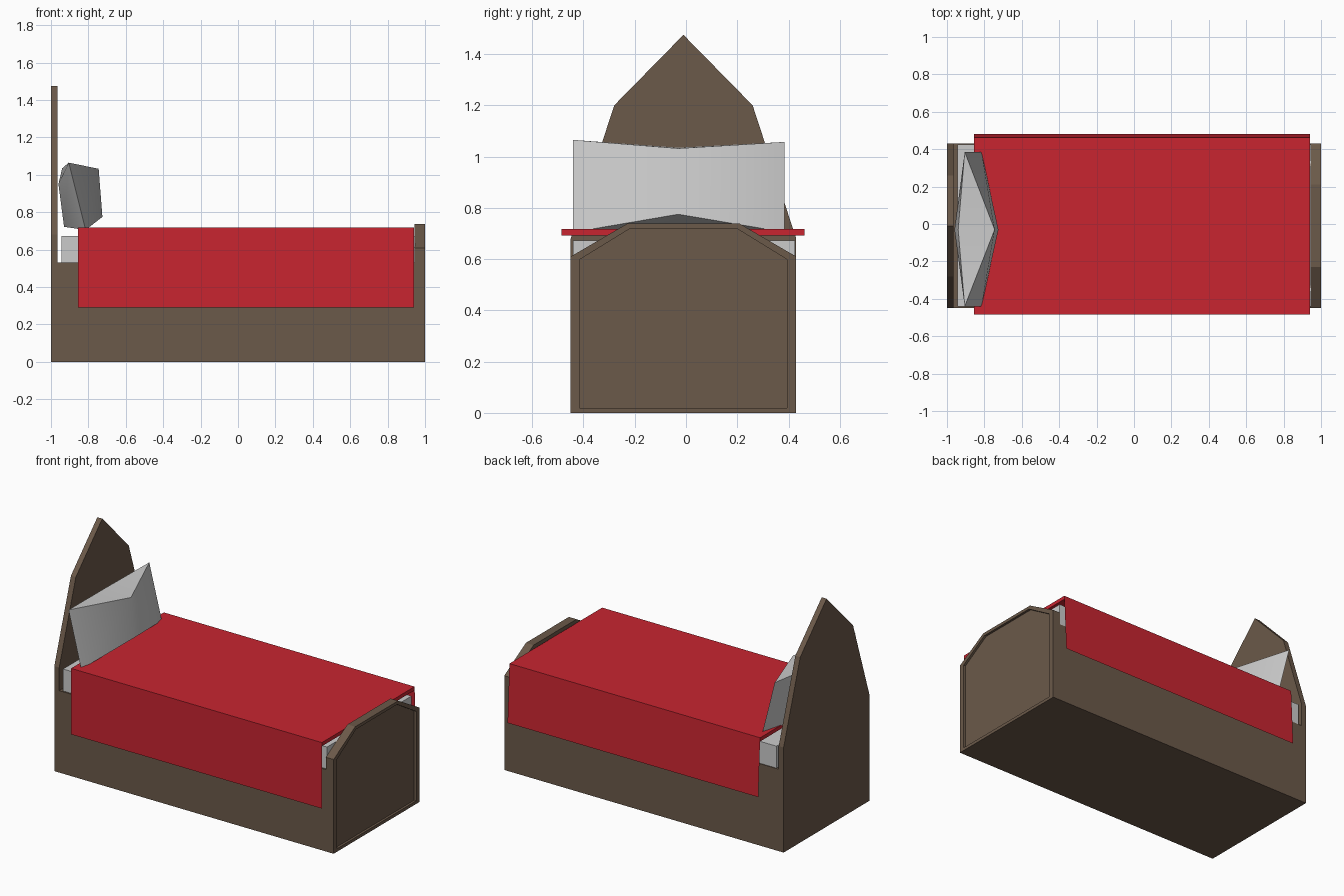
import bpy, bmesh

if "Cube" in bpy.data.objects:
    bpy.data.objects.remove(bpy.data.objects["Cube"])


def material(name, rgb):
    m = bpy.data.materials.new(name)
    m.diffuse_color = (*rgb, 1)
    m.use_nodes = True
    m.node_tree.nodes["Principled BSDF"].inputs["Base Color"].default_value = m.diffuse_color
    return m


WOOD = material("brown_wood", (0.147, 0.1, 0.067))
RED = material("red_cloth", (0.58, 0.018, 0.03))


def finish(name, verts, faces, mat=None):
    mesh = bpy.data.meshes.new(name)
    mesh.from_pydata(verts, [], faces)
    bm = bmesh.new()
    bm.from_mesh(mesh)
    bmesh.ops.recalc_face_normals(bm, faces=bm.faces)
    bm.to_mesh(mesh)
    bm.free()
    if mat:
        mesh.materials.append(mat)
    ob = bpy.data.objects.new(name, mesh)
    bpy.context.collection.objects.link(ob)
    return ob


def loft(name, rings, mat=None):
    """Skin a series of (x, yz profile) rings and cap both ends."""
    n = len(rings[0][1])
    verts = [(x, y, z) for x, prof in rings for y, z in prof]
    faces = [tuple(range(n)), tuple(range(len(verts) - n, len(verts)))]
    for r in range(len(rings) - 1):
        for i in range(n):
            j = (i + 1) % n
            faces.append((r * n + i, r * n + j, r * n + n + j, r * n + n + i))
    return finish(name, verts, faces, mat)


def box(name, x, y, z, mat=None):
    prof = [(y[0], z[0]), (y[1], z[0]), (y[1], z[1]), (y[0], z[1])]
    return loft(name, [(x[0], prof), (x[1], prof)], mat)


def board(half, bottom, pts):
    """Symmetric board outline about y = -0.01; pts are (half width, z)."""
    right = [(half, bottom)] + pts
    left = [(-w, z) for w, z in reversed(right) if w > 0]
    return [(w - 0.01, z) for w, z in right + left]


# Base and mattress
box("bed_base", (-0.97, 0.95), (-0.45, 0.43), (0, 0.53), WOOD)
box("mattress", (-0.945, 0.945), (-0.44, 0.425), (0.53, 0.672))

# Pointed headboard
head = board(0.44, 0, [(0.44, 0.68), (0.27, 1.2), (0, 1.475)])
loft("headboard", [(-1, head), (-0.965, head)], WOOD)

# Footboard with recessed outer panel
foot = board(0.44, 0, [(0.44, 0.61), (0.22, 0.738)])
panel = board(0.405, 0.02, [(0.405, 0.598), (0.21, 0.718)])
loft("footboard", [(0.945, foot), (1, foot), (1, panel), (0.985, panel)], WOOD)

# Blanket: top slab and two thin hanging sides
bx = (-0.855, 0.94)
box("blanket_top", bx, (-0.485, 0.463), (0.693, 0.717), RED)
for name, top, low in (("blanket_front_side", (-0.485, 0.717), (-0.485, 0.29)),
                       ("blanket_back_side", (0.463, 0.717), (0.482, 0.34))):
    finish(name, [(bx[0], *top), (bx[1], *top), (bx[1], *low), (bx[0], *low)],
           [(0, 1, 2, 3)], RED)

# Pillow: plump middle section pinched to an edge at each end
mid = [(-0.83, 0.738), (-0.93, 0.722), (-0.96, 0.95), (-0.94, 1.035),
       (-0.745, 1.032), (-0.725, 0.775)]
verts = [(x, -0.03, z) for x, z in mid]
faces = []
for y, top in ((-0.44, 1.065), (0.385, 1.057)):
    b = len(verts)
    t = b + 1
    verts += [(-0.815, y, 0.705), (-0.905, y, top)]
    faces += [(0, 1, b), (1, 2, t, b), (2, 3, t), (3, 4, t), (4, 5, b, t), (5, 0, b)]
pillow = finish("pillow", verts, faces)
bpy.context.view_layer.objects.active = pillow
pillow.select_set(True)
bpy.ops.object.shade_smooth_by_angle(angle=1.2)
